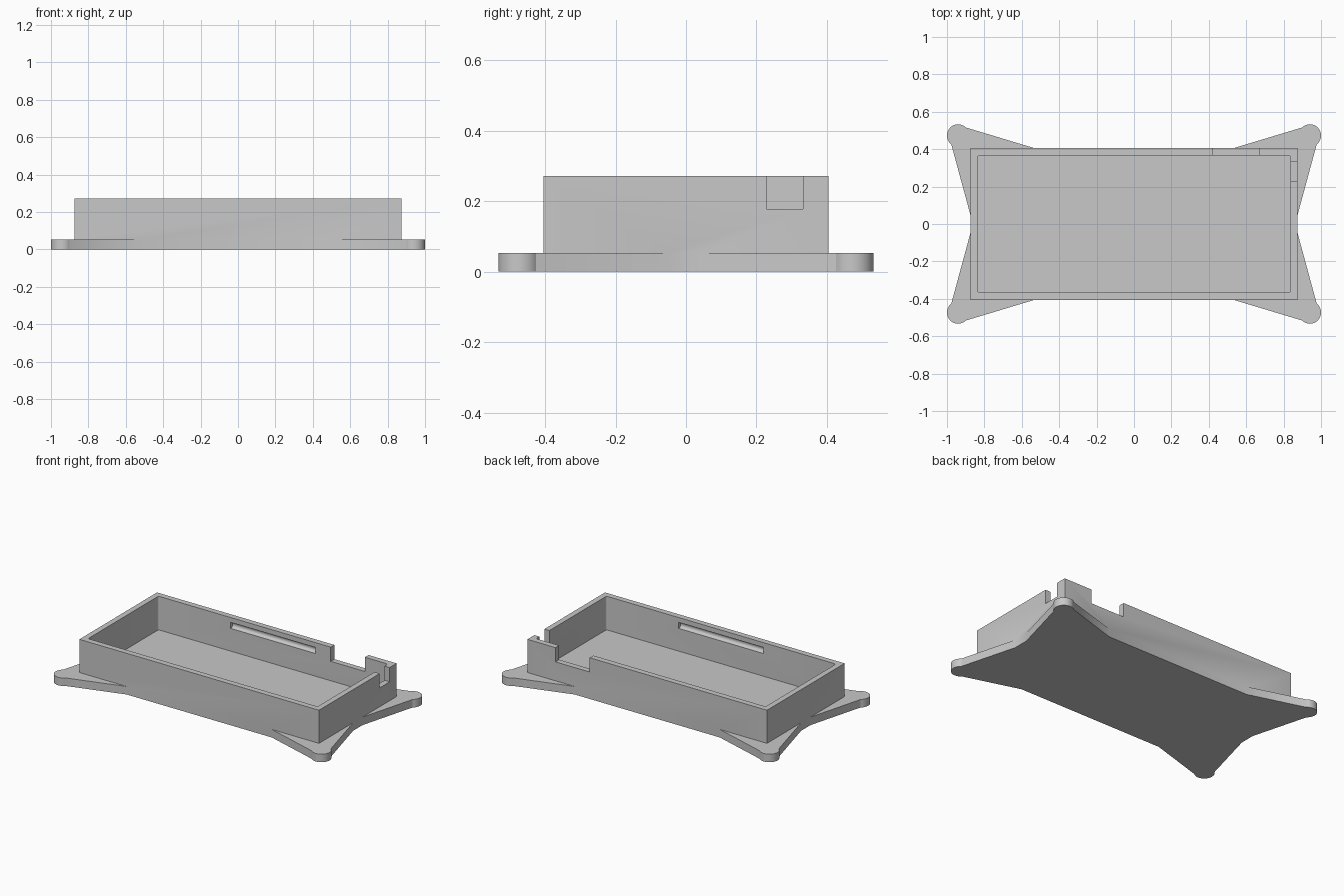
import bpy, bmesh, math

if "Cube" in bpy.data.objects:
    bpy.data.objects.remove(bpy.data.objects["Cube"])

HX, HY, TOP = 0.875, 0.405, 0.272      # outer half sizes and height
IX, IY, FLOOR = 0.838, 0.367, 0.05     # cavity half sizes and floor
LUG = 0.053                            # foot thickness

grey = bpy.data.materials.new("light grey plastic")
grey.use_nodes = True
grey.diffuse_color = (0.58, 0.58, 0.58, 1)
grey.node_tree.nodes["Principled BSDF"].inputs["Base Color"].default_value = grey.diffuse_color


def prism(name, outline, z0, z1):
    """Solid made by raising a flat outline from z0 to z1."""
    bm = bmesh.new()
    face = bm.faces.new([bm.verts.new((x, y, z0)) for x, y in outline])
    raised = bmesh.ops.extrude_face_region(bm, geom=[face])["geom"]
    verts = [v for v in raised if isinstance(v, bmesh.types.BMVert)]
    bmesh.ops.translate(bm, verts=verts, vec=(0, 0, z1 - z0))
    bmesh.ops.recalc_face_normals(bm, faces=bm.faces)
    mesh = bpy.data.meshes.new(name)
    bm.to_mesh(mesh)
    bm.free()
    mesh.materials.append(grey)
    obj = bpy.data.objects.new(name, mesh)
    bpy.context.collection.objects.link(obj)
    return obj


def block(name, x0, x1, y0, y1, z0, z1):
    return prism(name, [(x0, y0), (x1, y0), (x1, y1), (x0, y1)], z0, z1)


def arc(cx, cy, r, a0, a1, n):
    angles = [math.radians(a0 + (a1 - a0) * i / n) for i in range(n + 1)]
    return [(cx + r * math.cos(a), cy + r * math.sin(a)) for a in angles]


def combine(target, tool, operation):
    """Apply a boolean and throw the tool away."""
    mod = target.modifiers.new(operation, 'BOOLEAN')
    mod.operation, mod.solver, mod.object = operation, 'EXACT', tool
    bpy.ops.object.select_all(action='DESELECT')
    bpy.context.view_layer.objects.active = target
    target.select_set(True)
    bpy.ops.object.modifier_apply(modifier=mod.name)
    bpy.data.objects.remove(tool)


# Solid body
case = block("open_case", -HX, HX, -HY, HY, 0, TOP)

# Four pointed feet with rounded tips
foot = [(0.53, HY)] + arc(0.94, 0.473, 0.06, 135, -52, 24) + [(HX, 0.05), (0.6, 0.1)]
for sx in (-1, 1):
    for sy in (-1, 1):
        combine(case, prism("foot", [(sx * x, sy * y) for x, y in foot], 0, LUG), 'UNION')

# Cavity with slightly rounded corners
r = 0.012
cavity = []
for sx, sy, a in ((1, 1, 0), (-1, 1, 90), (-1, -1, 180), (1, -1, 270)):
    cavity += arc(sx * (IX - r), sy * (IY - r), r, a, a + 90, 4)
combine(case, prism("cavity", cavity, FLOOR, TOP + 0.1), 'DIFFERENCE')

# Cable notches in the back wall and the left wall
combine(case, block("back_notch", 0.42, 0.67, IY - 0.03, HY + 0.05, 0.178, TOP + 0.1), 'DIFFERENCE')
combine(case, block("side_notch", IX - 0.03, HX + 0.05, 0.228, 0.332, 0.178, TOP + 0.1), 'DIFFERENCE')

# Round snap grooves inside the two long walls
for sy in (-1, 1):
    groove = prism("snap_groove", arc(0, 0, 0.02, 0, 345, 23), -0.31, 0.31)
    groove.rotation_euler = (0, math.pi / 2, 0)
    groove.location = (0, sy * IY, 0.22)
    bpy.context.view_layer.update()
    combine(case, groove, 'DIFFERENCE')

bpy.ops.object.shade_smooth_by_angle(angle=math.radians(25))
